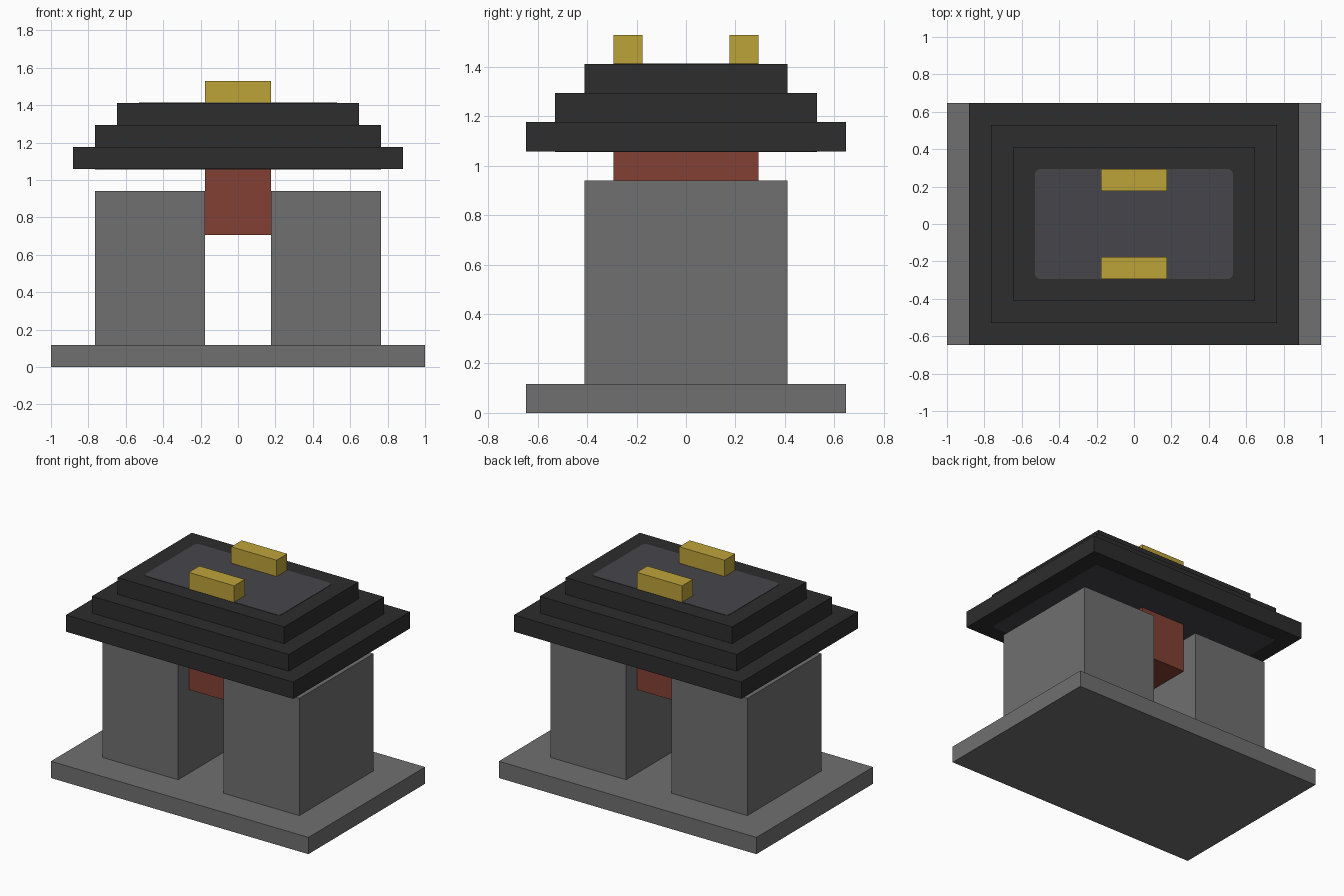
import bpy
import bmesh

cube = bpy.data.objects.get("Cube")
if cube:
    bpy.data.objects.remove(cube, do_unlink=True)

U = 1 / 17  # modelling unit: the base is 34 units long


def material(name, rgb):
    mat = bpy.data.materials.new(name)
    mat.use_nodes = True
    color = (*rgb, 1)
    mat.diffuse_color = color
    mat.node_tree.nodes["Principled BSDF"].inputs["Base Color"].default_value = color
    return mat


STONE = material("grey stone", (0.162, 0.162, 0.162))
BRICK = material("red brick", (0.223, 0.051, 0.034))
ROOF = material("black roof", (0.026, 0.026, 0.026))
PANEL = material("dark slate panel", (0.061, 0.059, 0.068))
GOLD = material("gold", (0.515, 0.366, 0.042))


def box(name, low, high, mat, corner=0):
    """Box between two corners in units; corner rounds its upright edges."""
    bm = bmesh.new()
    bmesh.ops.create_cube(bm, size=1)
    for v in bm.verts:
        v.co = [U * (a if c < 0 else b) for c, a, b in zip(v.co, low, high)]
    if corner:
        upright = [e for e in bm.edges
                   if abs(e.verts[0].co.z - e.verts[1].co.z) > 1e-5]
        bmesh.ops.bevel(bm, geom=upright, offset=corner * U, segments=4,
                        profile=0.5, affect='EDGES')
    mesh = bpy.data.meshes.new(name)
    bm.to_mesh(mesh)
    bm.free()
    mesh.materials.append(mat)
    obj = bpy.data.objects.new(name, mesh)
    bpy.context.collection.objects.link(obj)
    return obj


# Base slab and the two pillars
box("base", (-17, -11, 0), (17, 11, 2), STONE)
box("left_pillar", (3, -7, 2), (13, 7, 16), STONE)
box("right_pillar", (-13, -7, 2), (-3, 7, 16), STONE)

# Lintel hanging between the pillars and carrying the roof
box("lintel", (-3, -5, 12), (3, 5, 18), BRICK)

# Stepped roof
for i, name in enumerate(("lower", "middle", "upper")):
    x, y, z = 15 - 2 * i, 11 - 2 * i, 18 + 2 * i
    box(name + "_roof_tier", (-x, -y, z), (x, y, z + 2), ROOF)

# Thin rounded panels on the roof top and underside
T = 0.05
box("roof_top_panel", (-9, -5, 24 - T), (9, 5, 24 + T), PANEL, 0.5)
box("roof_underside_panel", (-13, -9, 18 - T), (13, 9, 18 + T), PANEL, 0.5)

# Ridge blocks
box("front_ridge_block", (-3, -5, 24), (3, -3, 26), GOLD)
box("back_ridge_block", (-3, 3, 24), (3, 5, 26), GOLD)
